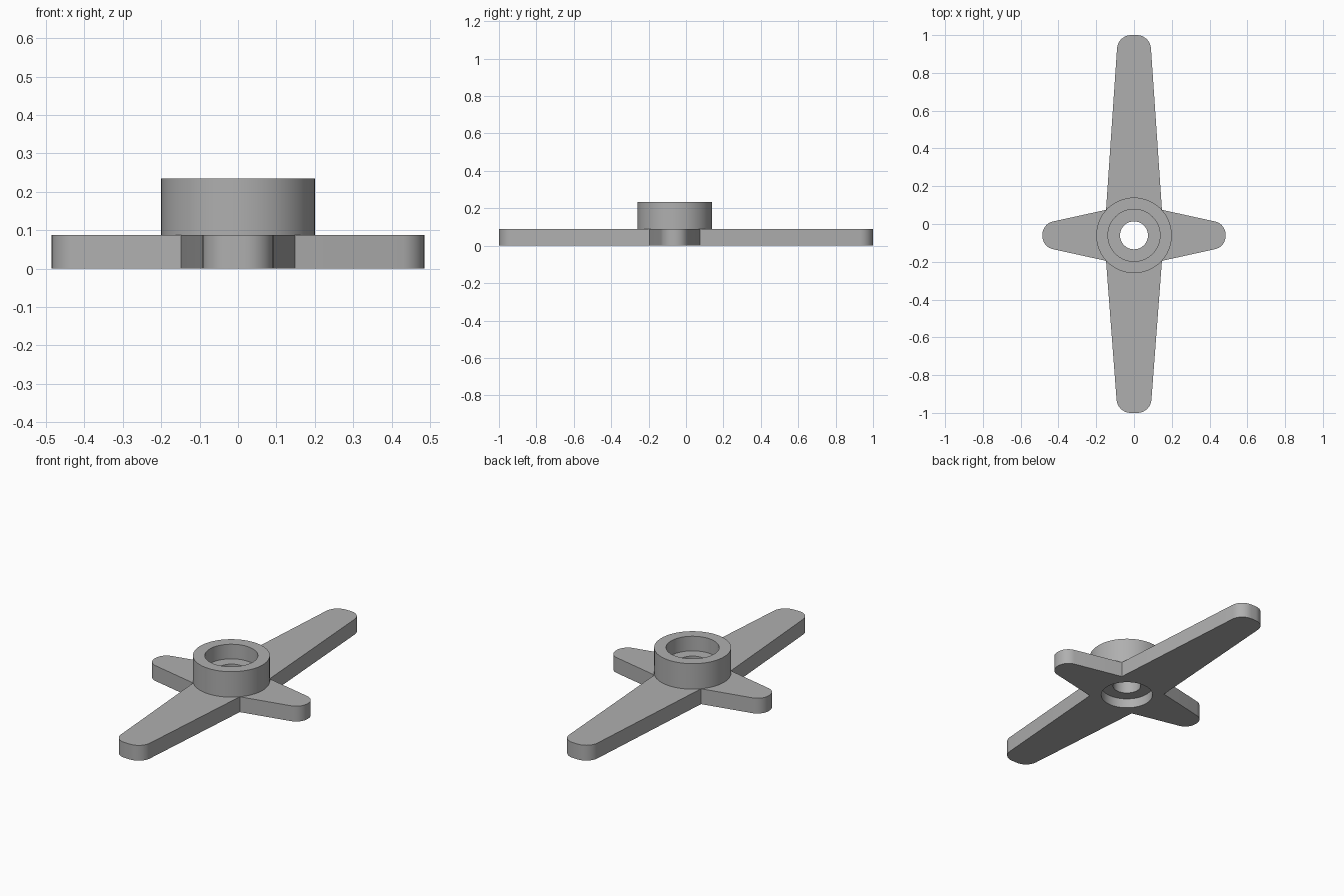
import bpy, bmesh, math
from mathutils import Vector, Matrix

cube = bpy.data.objects.get("Cube")
if cube:
    bpy.data.objects.remove(cube, do_unlink=True)

HUB_Y = -0.06
PLATE_TOP = 0.088
BORE = 0.138

grey = bpy.data.materials.new("light_grey")
grey.use_nodes = True
grey.diffuse_color = (0.43, 0.43, 0.43, 1)
grey.node_tree.nodes["Principled BSDF"].inputs["Base Color"].default_value = grey.diffuse_color


def finish(bm, name):
    bmesh.ops.recalc_face_normals(bm, faces=bm.faces)
    mesh = bpy.data.meshes.new(name)
    bm.to_mesh(mesh)
    bm.free()
    mesh.materials.append(grey)
    ob = bpy.data.objects.new(name, mesh)
    bpy.context.collection.objects.link(ob)
    bpy.ops.object.select_all(action='DESELECT')
    ob.select_set(True)
    bpy.context.view_layer.objects.active = ob
    bpy.ops.object.shade_smooth_by_angle(angle=math.radians(30))
    return ob


def fillet(before, corner, after, radius, steps=10):
    """Points of an arc that rounds the corner between two neighbours."""
    a, b = (before - corner).normalized(), (after - corner).normalized()
    half = a.angle(b) / 2
    centre = corner + (a + b).normalized() * radius / math.sin(half)
    start = corner + a * radius / math.tan(half) - centre
    end = corner + b * radius / math.tan(half) - centre
    sweep = start.angle_signed(end)
    return [centre + Matrix.Rotation(-sweep * i / steps, 2) @ start
            for i in range(steps + 1)]


def add_loop(bm, points):
    verts = [bm.verts.new((p.x, p.y, 0)) for p in points]
    return [bm.edges.new((v, verts[i - 1])) for i, v in enumerate(verts)]


# Blade plate: sharp notches, with each blade tip rounded (radius 0 = sharp)
right_half = [(0.085, 1.0, 0.075), (0.148, 0.075, 0), (0.485, 0.001, 0.071),
              (0.485, -0.121, 0.071), (0.148, -0.195, 0), (0.087, -1.0, 0.075)]
corners = right_half + [(-x, y, r) for x, y, r in reversed(right_half)]
outline = []
for i, (x, y, r) in enumerate(corners):
    corner = Vector((x, y))
    if r:
        outline += fillet(Vector(corners[i - 1][:2]), corner,
                          Vector(corners[(i + 1) % len(corners)][:2]), r)
    else:
        outline.append(corner)

hole = [Vector((BORE * math.cos(t), HUB_Y + BORE * math.sin(t)))
        for t in (math.tau * i / 64 for i in range(64))]

bm = bmesh.new()
edges = add_loop(bm, outline) + add_loop(bm, hole)
bmesh.ops.triangle_fill(bm, edges=edges, use_beauty=True, normal=(0, 0, 1))
top = bmesh.ops.extrude_face_region(bm, geom=bm.faces[:], use_keep_orig=True)
bmesh.ops.translate(bm, vec=(0, 0, PLATE_TOP),
                    verts=[g for g in top["geom"] if isinstance(g, bmesh.types.BMVert)])
finish(bm, "blade_plate")

# Hub: a collar with a stepped bore, turned from a closed profile
profile = [(0.2, 0.234), (BORE, 0.234), (BORE, 0.15), (0.074, 0.15),
           (0.074, 0.055), (0.144, 0.055), (0.144, 0.08), (0.2, 0.08)]
bm = bmesh.new()
ring = [bm.verts.new((r, HUB_Y, z)) for r, z in profile]
edges = [bm.edges.new((v, ring[i - 1])) for i, v in enumerate(ring)]
bmesh.ops.spin(bm, geom=ring + edges, cent=(0, HUB_Y, 0), axis=(0, 0, 1),
               angle=math.tau, steps=64, use_merge=True)
bmesh.ops.remove_doubles(bm, verts=bm.verts, dist=0.0001)
finish(bm, "hub_collar")
